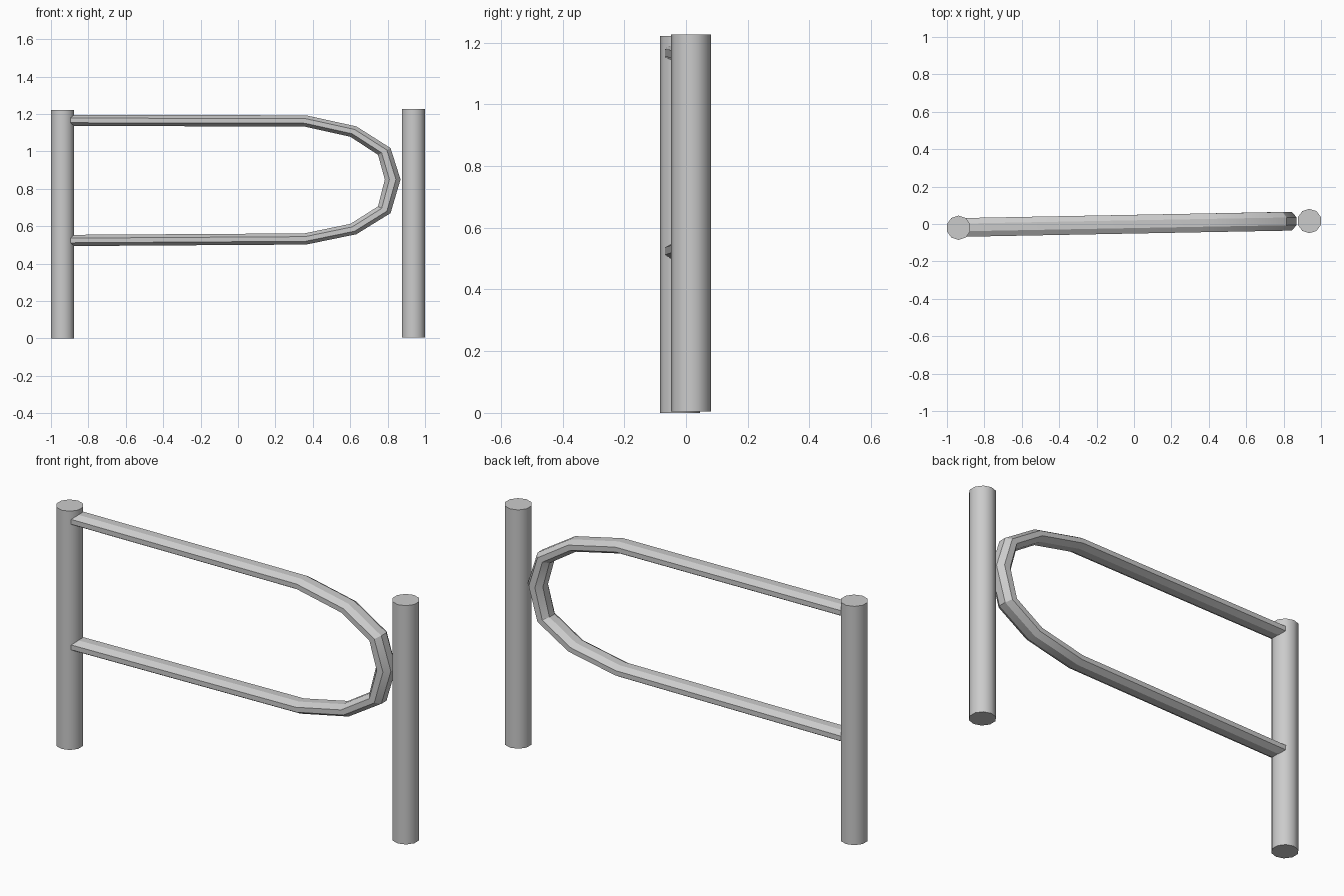
import bpy, bmesh, math
from mathutils import Vector

cube = bpy.data.objects.get("Cube")
if cube:
    bpy.data.objects.remove(cube, do_unlink=True)

metal = bpy.data.materials.new("grey_metal")
metal.use_nodes = True
GREY = (0.6, 0.6, 0.6, 1)
metal.diffuse_color = GREY
metal.node_tree.nodes["Principled BSDF"].inputs["Base Color"].default_value = GREY


def finish(obj, name, angle):
    obj.name = name
    obj.data.materials.append(metal)
    bpy.ops.object.select_all(action='DESELECT')
    obj.select_set(True)
    bpy.context.view_layer.objects.active = obj
    bpy.ops.object.shade_smooth_by_angle(angle=math.radians(angle))


# Upright posts
def post(name, x, y, bottom):
    height = 1.221
    bpy.ops.mesh.primitive_cylinder_add(
        vertices=10, radius=0.065, depth=height,
        location=(x, y, bottom + height / 2))
    finish(bpy.context.object, name, 45)


post("right_post", -0.938, -0.02, 0)
post("left_post", 0.938, 0.016, 0.005)

# Bent rail: an octagonal tube swept along a U-shaped path
path = [(-0.9, 1.166), (0.36, 1.163), (0.617, 1.106), (0.782, 1.0),
        (0.827, 0.85), (0.782, 0.688), (0.617, 0.585), (0.36, 0.532),
        (-0.9, 0.524)]
points = [Vector((x, -0.018 + 0.019 * (x + 0.9), z)) for x, z in path]
SIDES = 8
bm = bmesh.new()
rings = []
for i, p in enumerate(points):
    before = points[max(i - 1, 0)]
    after = points[min(i + 1, len(points) - 1)]
    # average direction at each bend
    t = (p - before).normalized() + (after - p).normalized()
    n = Vector((-t.z, 0, t.x)).normalized()
    ring = []
    for k in range(SIDES):
        a = 2 * math.pi * (k + 0.5) / SIDES
        c, s = math.cos(a) / math.cos(math.pi / SIDES), math.sin(a) / math.cos(math.pi / SIDES)
        ring.append(bm.verts.new(p + Vector((n.x * 0.042 * c, 0.05 * s, n.z * 0.03 * c))))
    rings.append(ring)
for r0, r1 in zip(rings, rings[1:]):
    for k in range(SIDES):
        j = (k + 1) % SIDES
        bm.faces.new((r0[k], r0[j], r1[j], r1[k]))
bm.faces.new(rings[0])
bm.faces.new(rings[-1])
bmesh.ops.recalc_face_normals(bm, faces=bm.faces)
mesh = bpy.data.meshes.new("bent_rail")
bm.to_mesh(mesh)
bm.free()
rail = bpy.data.objects.new("bent_rail", mesh)
bpy.context.collection.objects.link(rail)
finish(rail, "bent_rail", 30)
